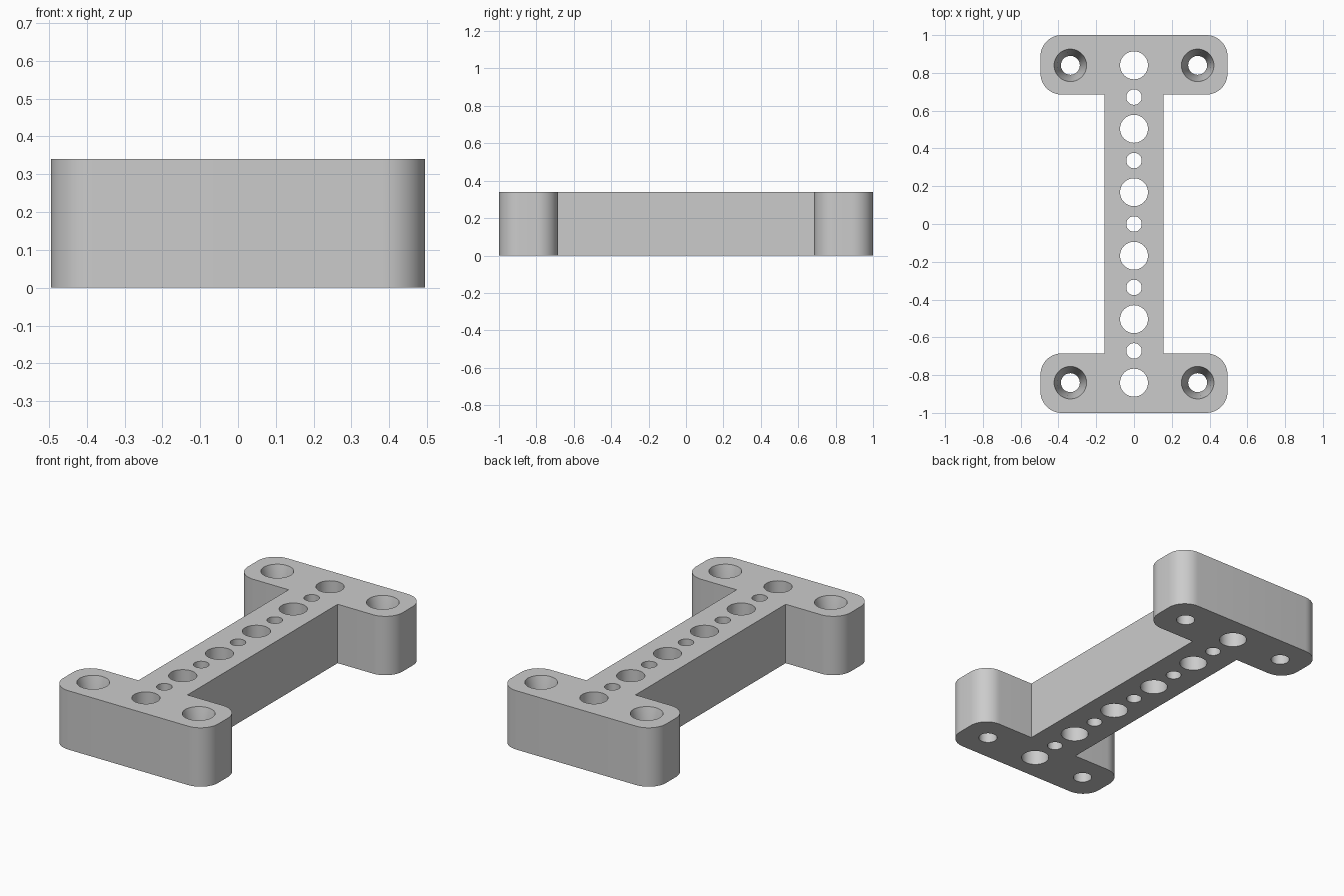
import bpy, bmesh, math

cube = bpy.data.objects.get("Cube")
if cube:
    bpy.data.objects.remove(cube, do_unlink=True)

HEIGHT = 0.34
HALF_W, HALF_L = 0.495, 1.0
WEB_HALF, FLANGE_Y = 0.157, 0.685
CORNER_R = 0.112
PITCH = 0.168

grey = bpy.data.materials.new("plain grey")
grey.use_nodes = True
colour = (0.6, 0.6, 0.6, 1)
grey.diffuse_color = colour
grey.node_tree.nodes["Principled BSDF"].inputs["Base Color"].default_value = colour


def make_object(name, bm):
    bmesh.ops.recalc_face_normals(bm, faces=bm.faces)
    mesh = bpy.data.meshes.new(name)
    bm.to_mesh(mesh)
    bm.free()
    obj = bpy.data.objects.new(name, mesh)
    bpy.context.collection.objects.link(obj)
    mesh.materials.append(grey)
    return obj


def arc(cx, cy, start, steps=12):
    """Quarter circle around a corner centre, counter-clockwise."""
    for i in range(steps + 1):
        a = start + math.pi / 2 * i / steps
        yield cx + CORNER_R * math.cos(a), cy + CORNER_R * math.sin(a)


def lathe(bm, x, y, profile, segments=48):
    """Closed round solid from (radius, height) pairs listed bottom to top."""
    rings = []
    for r, z in profile:
        rings.append([bm.verts.new((x + r * math.cos(2 * math.pi * i / segments),
                                    y + r * math.sin(2 * math.pi * i / segments), z))
                      for i in range(segments)])
    for low, high in zip(rings, rings[1:]):
        for i in range(segments):
            j = (i + 1) % segments
            bm.faces.new((low[i], low[j], high[j], high[i]))
    bm.faces.new(rings[0][::-1])
    bm.faces.new(rings[-1])


# I-shaped outline: the back flange, then the same turned half a circle
cx = HALF_W - CORNER_R
half = [(WEB_HALF, FLANGE_Y)]
half += arc(cx, FLANGE_Y + CORNER_R, -math.pi / 2)
half += arc(cx, HALF_L - CORNER_R, 0)
half += arc(-cx, HALF_L - CORNER_R, math.pi / 2)
half += arc(-cx, FLANGE_Y + CORNER_R, math.pi)
half.append((-WEB_HALF, FLANGE_Y))
outline = half + [(-x, -y) for x, y in half]

bm = bmesh.new()
base = bm.faces.new([bm.verts.new((x, y, 0)) for x, y in outline])
top = bmesh.ops.extrude_face_region(bm, geom=[base])["geom"]
bmesh.ops.translate(bm, vec=(0, 0, HEIGHT),
                    verts=[v for v in top if isinstance(v, bmesh.types.BMVert)])
bracket = make_object("mounting_bracket", bm)

# Cutters: alternating large and small holes along the web
bm = bmesh.new()
for i in range(-5, 6):
    r = 0.074 if i % 2 else 0.041
    lathe(bm, 0, i * PITCH, [(r, -0.1), (r, HEIGHT + 0.1)])

# Cutters: tapered screw holes at the four corners
screw = [(0.05, -0.1), (0.05, 0.14), (0.068, 0.27), (0.086, HEIGHT), (0.086, HEIGHT + 0.1)]
for sx in (-1, 1):
    for sy in (-1, 1):
        lathe(bm, sx * 0.337, sy * 5 * PITCH, screw)
cutter = make_object("hole_cutter", bm)
cutter.hide_render = True

# Cut the holes and remove the helper
mod = bracket.modifiers.new("holes", "BOOLEAN")
mod.operation = "DIFFERENCE"
mod.solver = "EXACT"
mod.object = cutter
bpy.ops.object.select_all(action="DESELECT")
bracket.select_set(True)
bpy.context.view_layer.objects.active = bracket
bpy.ops.object.modifier_apply(modifier=mod.name)
bpy.data.objects.remove(cutter, do_unlink=True)
bpy.ops.object.shade_smooth_by_angle(angle=math.radians(30))
